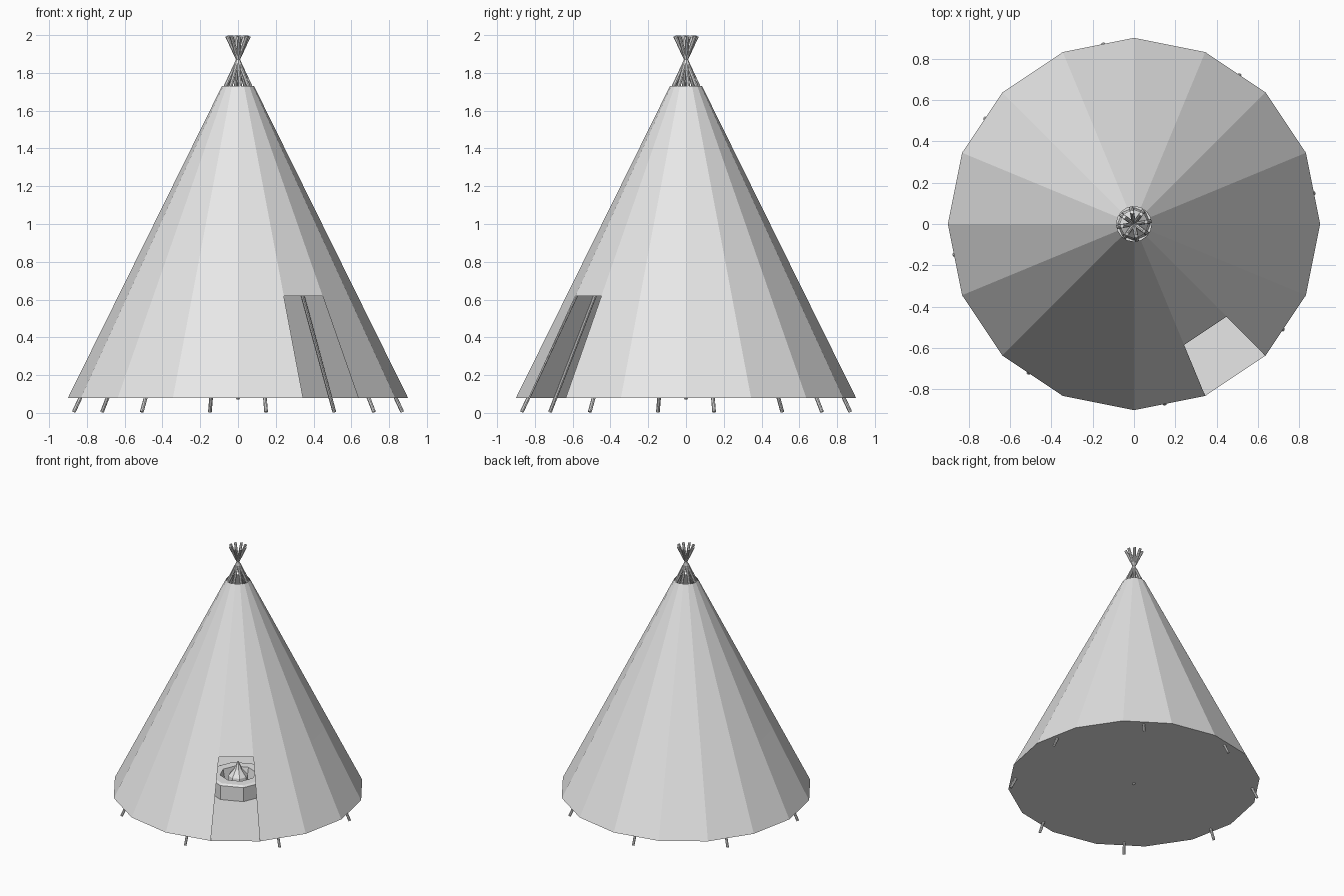
import bpy, bmesh, math
from mathutils import Vector

if "Cube" in bpy.data.objects:
    bpy.data.objects.remove(bpy.data.objects["Cube"])

canvas = bpy.data.materials.new("pale_grey")
canvas.diffuse_color = (0.8, 0.8, 0.8, 1)
canvas.use_nodes = True
canvas.node_tree.nodes["Principled BSDF"].inputs["Base Color"].default_value = canvas.diffuse_color


def finish(name, bm):
    me = bpy.data.meshes.new(name)
    bm.to_mesh(me)
    bm.free()
    me.materials.append(canvas)
    ob = bpy.data.objects.new(name, me)
    bpy.context.collection.objects.link(ob)
    return ob


def ring(bm, r, z, n):
    return [bm.verts.new((r * math.cos(2 * math.pi * i / n),
                          r * math.sin(2 * math.pi * i / n), z)) for i in range(n)]


def lathe(name, profile, n, skip=(), caps=(False, False)):
    """Rings of n points joined by quads; skip holds (level, side) gaps."""
    bm = bmesh.new()
    rings = [ring(bm, r, z, n) for r, z in profile]
    for k in range(len(rings) - 1):
        for i in range(n):
            if (k, i) not in skip:
                j = (i + 1) % n
                bm.faces.new((rings[k][i], rings[k][j], rings[k + 1][j], rings[k + 1][i]))
    if caps[0]:
        bm.faces.new(rings[0][::-1])
    if caps[1]:
        bm.faces.new(rings[-1])
    return finish(name, bm)


# Tent cover: sixteen flat panels, one lower panel left open as the doorway
lathe("tent_cover", [(0.90, 0.08), (0.633, 0.62), (0.085, 1.73)], 16, skip={(0, 13)})

# Floor sheet
bm = bmesh.new()
bm.faces.new(ring(bm, 0.90, 0.08, 16))
finish("floor", bm)

# Eight poles crossing just above the smoke hole
CROSS_Z, SLOPE = 1.87, 0.473
for k in range(8):
    a = math.radians(9.7 + 45 * k)
    out = Vector((math.cos(a), math.sin(a), 0))
    foot, tip = [out * (CROSS_Z - z) * SLOPE + Vector((0, 0, z)) for z in (0.005, 1.995)]
    axis = tip - foot
    bm = bmesh.new()
    bmesh.ops.create_cone(bm, cap_ends=True, segments=8, radius1=0.01, radius2=0.01,
                          depth=axis.length)
    rot = axis.to_track_quat('Z', 'Y').to_matrix()
    bmesh.ops.rotate(bm, verts=bm.verts, cent=(0, 0, 0), matrix=rot)
    bmesh.ops.translate(bm, verts=bm.verts, vec=(foot + tip) / 2)
    finish(f"pole_{k + 1}", bm)

# Octagonal fire pit wall with a sunken middle
lathe("fire_pit", [(0.22, 0.08), (0.22, 0.19), (0.20, 0.20), (0.13, 0.20), (0.11, 0.10)], 8,
      caps=(False, True))

# Stacked fire in the pit, with a small stake under it
lathe("fire", [(0.08, 0.10), (0.07, 0.19), (0.045, 0.22), (0.03, 0.24), (0.003, 0.30)], 8,
      caps=(True, True))
lathe("stake", [(0.006, 0.07), (0.012, 0.08), (0.012, 0.12)], 8, caps=(True, True))
